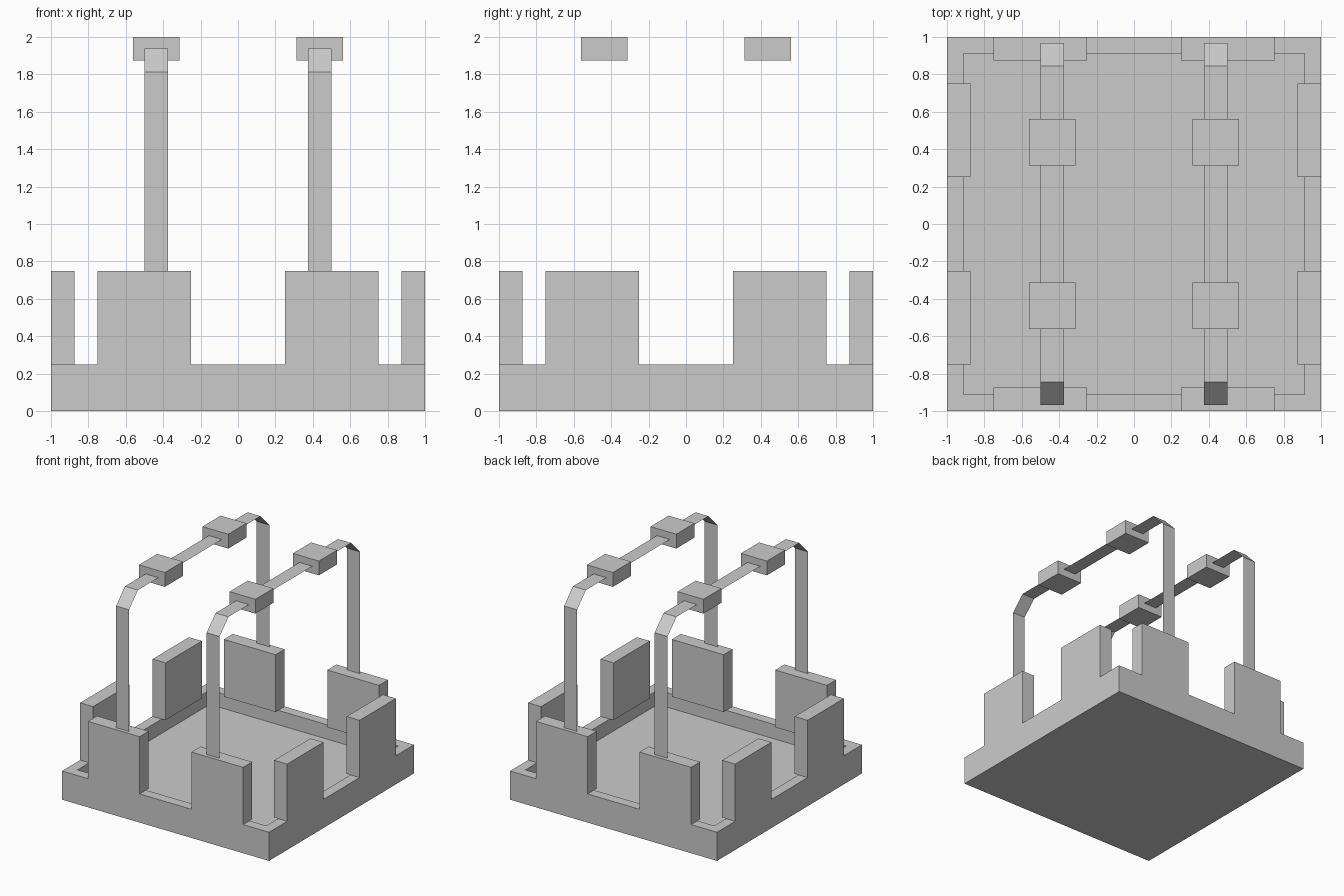
import bpy, bmesh

if "Cube" in bpy.data.objects:
    bpy.data.objects.remove(bpy.data.objects["Cube"])

grey = bpy.data.materials.new("plain_grey")
grey.diffuse_color = (0.6, 0.6, 0.6, 1)
grey.use_nodes = True
grey.node_tree.nodes["Principled BSDF"].inputs["Base Color"].default_value = grey.diffuse_color


def finish(bm, name):
    mesh = bpy.data.meshes.new(name)
    bm.to_mesh(mesh)
    bm.free()
    mesh.materials.append(grey)
    obj = bpy.data.objects.new(name, mesh)
    bpy.context.collection.objects.link(obj)
    return obj


def box_mesh(lo, hi):
    bm = bmesh.new()
    bmesh.ops.create_cube(bm, size=1)
    for v in bm.verts:
        for i in range(3):
            v.co[i] = lo[i] if v.co[i] < 0 else hi[i]
    return bm


def top_face(bm):
    return max(bm.faces, key=lambda f: f.calc_center_median().z)


# Shallow square tray with a rim around a sunken floor
bm = box_mesh((-1, -1, 0), (1, 1, 0.25))
floor = top_face(bm)
bmesh.ops.inset_region(bm, faces=[floor], thickness=0.125)
rim_edges = bmesh.ops.extrude_face_region(bm, geom=[floor])
bmesh.ops.delete(bm, geom=[floor], context='FACES_ONLY')
for v in [g for g in rim_edges["geom"] if isinstance(g, bmesh.types.BMVert)]:
    v.co.z = 0.125
bmesh.ops.recalc_face_normals(bm, faces=bm.faces[:])
finish(bm, "base_tray")

# Upright wall blocks, two on every side of the tray
for side in (-1, 1):
    d0, d1 = sorted((side * 0.875, side))
    for c in (-0.5, 0.5):
        a, b = c - 0.25, c + 0.25
        tag = f"{'neg' if side < 0 else 'pos'}_{'neg' if c < 0 else 'pos'}"
        finish(box_mesh((a, d0, 0.25), (b, d1, 0.75)), "wall_block_y_" + tag)
        finish(box_mesh((d0, a, 0.25), (d1, b, 0.75)), "wall_block_x_" + tag)

# Two paper-thin arched straps with chamfered corners, each carrying two blocks
profile = [(-0.968, 0.75), (-0.968, 1.813), (-0.845, 1.938),
           (0.845, 1.938), (0.968, 1.813), (0.968, 0.75)]
for sx, label in ((-1, "left"), (1, "right")):
    cx = sx * 0.4375
    bm = bmesh.new()
    rows = [[bm.verts.new((cx + dx, y, z)) for dx in (-0.0625, 0.0625)]
            for y, z in profile]
    for p, q in zip(rows, rows[1:]):
        bm.faces.new((p[0], p[1], q[1], q[0]))
    finish(bm, label + "_strap")
    for cy, end in ((-0.4375, "front"), (0.4375, "back")):
        finish(box_mesh((cx - 0.125, cy - 0.125, 1.875),
                        (cx + 0.125, cy + 0.125, 2.0)),
               f"{label}_{end}_strap_block")
